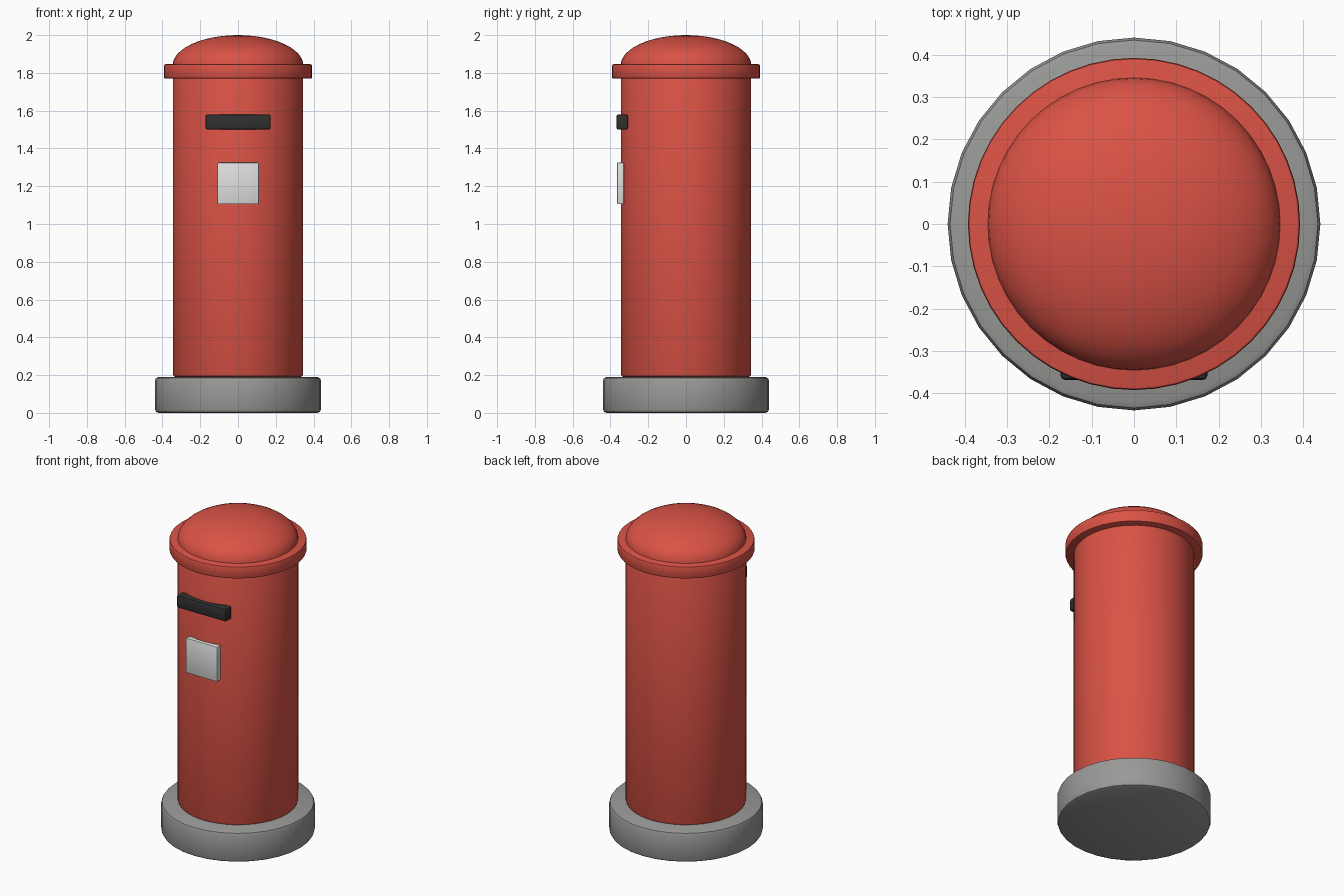
import bpy
import bmesh
import math

cube = bpy.data.objects.get("Cube")
if cube:
    bpy.data.objects.remove(cube, do_unlink=True)


def material(name, color):
    mat = bpy.data.materials.new(name)
    mat.use_nodes = True
    mat.diffuse_color = (*color, 1)
    mat.node_tree.nodes["Principled BSDF"].inputs["Base Color"].default_value = (*color, 1)
    return mat


RED = material("red paint", (0.70, 0.085, 0.06))
GREY = material("grey stone", (0.32, 0.32, 0.31))
BLACK = material("black slot", (0.03, 0.03, 0.03))
WHITE = material("white enamel", (0.75, 0.75, 0.75))


def finish(name, mat, bevel=0, segments=2):
    """Name, colour, round and smooth the active object."""
    ob = bpy.context.object
    ob.name = ob.data.name = name
    ob.data.materials.append(mat)
    bpy.ops.object.transform_apply(location=False, rotation=False, scale=True)
    if bevel:
        mod = ob.modifiers.new("rounded edges", "BEVEL")
        mod.width = bevel
        mod.segments = segments
        mod.limit_method = "ANGLE"
        mod.angle_limit = math.radians(40)
        bpy.ops.object.modifier_apply(modifier=mod.name)
    bpy.ops.object.shade_smooth_by_angle(angle=math.radians(35))
    return ob


def drum(name, mat, radius, bottom, top, bevel, sides):
    bpy.ops.mesh.primitive_cylinder_add(
        vertices=sides, radius=radius, depth=top - bottom,
        location=(0, 0, (bottom + top) / 2))
    return finish(name, mat, bevel)


def plate(name, mat, size, center, bevel):
    bpy.ops.mesh.primitive_cube_add(size=1, location=center)
    bpy.context.object.scale = size
    return finish(name, mat, bevel)


# Round base, pillar and cap rim
drum("base", GREY, 0.44, 0, 0.19, 0.02, 32)
drum("pillar", RED, 0.345, 0.19, 1.79, 0.015, 48)
drum("cap_rim", RED, 0.392, 1.77, 1.846, 0.008, 48)

# Domed cap: upper half of a flattened sphere
bpy.ops.mesh.primitive_uv_sphere_add(segments=48, ring_count=24, radius=1, location=(0, 0, 1.84))
dome = bpy.context.object
bm = bmesh.new()
bm.from_mesh(dome.data)
bmesh.ops.delete(bm, geom=[v for v in bm.verts if v.co.z < -0.01], context="VERTS")
bm.to_mesh(dome.data)
bm.free()
dome.scale = (0.346, 0.346, 0.16)
finish("dome", RED)

# Letter slot and notice plate on the front
plate("letter_slot", BLACK, (0.346, 0.06, 0.08), (0, -0.338, 1.54), 0.01)
plate("notice_plate", WHITE, (0.22, 0.036, 0.22), (0, -0.347, 1.215), 0.005)
